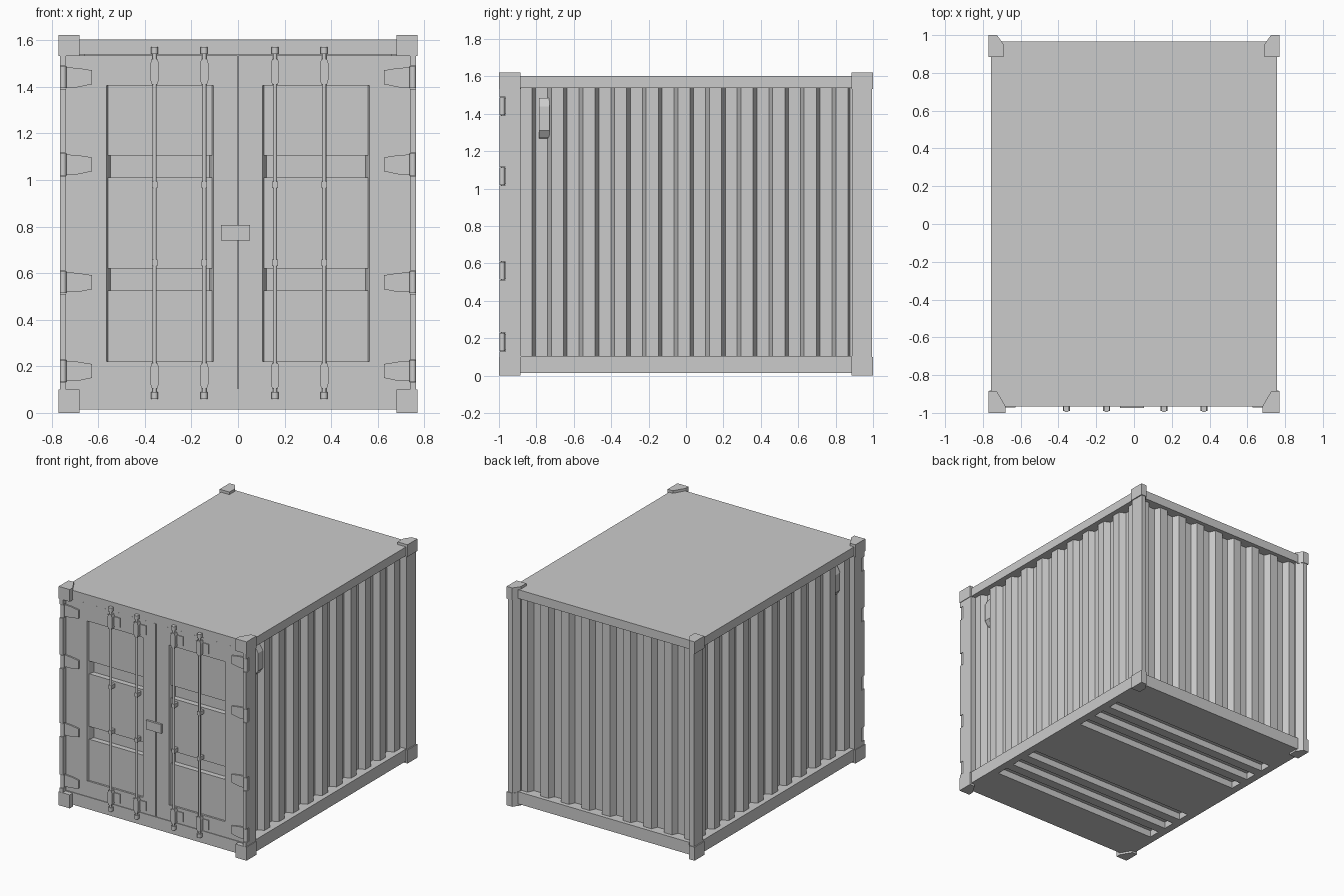
import bpy, bmesh, math
from mathutils import Matrix

if "Cube" in bpy.data.objects:
    bpy.data.objects.remove(bpy.data.objects["Cube"])


def finish(name, bm):
    bmesh.ops.recalc_face_normals(bm, faces=bm.faces)
    me = bpy.data.meshes.new(name)
    bm.to_mesh(me)
    bm.free()
    ob = bpy.data.objects.new(name, me)
    bpy.context.collection.objects.link(ob)
    return ob


def prism(name, pts, axis, lo, hi, sx=1, sy=1):
    """Extrude a 2D profile along an axis, optionally mirrored in x / y."""
    order = {'x': lambda u, v, w: (w, u, v),
             'y': lambda u, v, w: (u, w, v),
             'z': lambda u, v, w: (u, v, w)}[axis]
    bm = bmesh.new()
    rings = []
    for w in (lo, hi):
        ring = []
        for u, v in pts:
            x, y, z = order(u, v, w)
            ring.append(bm.verts.new((x * sx, y * sy, z)))
        rings.append(ring)
    n = len(pts)
    bm.faces.new(rings[0])
    bm.faces.new(rings[1])
    for i in range(n):
        j = (i + 1) % n
        bm.faces.new((rings[0][i], rings[0][j], rings[1][j], rings[1][i]))
    return finish(name, bm)


def box(name, x, y, z, sx=1):
    return prism(name, [(x[0], y[0]), (x[1], y[0]), (x[1], y[1]), (x[0], y[1])],
                 'z', z[0], z[1], sx)


def rod(name, x, y, z, r, n=12):
    bm = bmesh.new()
    bmesh.ops.create_cone(bm, cap_ends=True, segments=n, radius1=r, radius2=r,
                          depth=z[1] - z[0],
                          matrix=Matrix.Translation((x, y, (z[0] + z[1]) / 2)))
    ob = finish(name, bm)
    bpy.ops.object.select_all(action='DESELECT')
    ob.select_set(True)
    bpy.context.view_layer.objects.active = ob
    bpy.ops.object.shade_smooth_by_angle(angle=math.radians(50))
    return ob


def cut(ob, cutter):
    cutter.hide_render = True
    mod = ob.modifiers.new("cut", 'BOOLEAN')
    mod.operation = 'DIFFERENCE'
    mod.solver = 'EXACT'
    mod.object = cutter
    bpy.context.view_layer.objects.active = ob
    bpy.ops.object.modifier_apply(modifier=mod.name)
    bpy.data.objects.remove(cutter)


def corrugation(start, end, first_in, count, outer, inner, back):
    """Profile of (along, depth) points: trapezoid ribs on a flat back."""
    pts = [(start, back), (start, outer)]
    for i in range(count):
        s = first_in + i * 0.169
        for ds, d in ((-0.01, outer), (0.01, inner), (0.074, inner), (0.094, outer)):
            if s + ds < end:
                pts.append((s + ds, d))
    return pts + [(end, pts[-1][1]), (end, back)]


HINGES = (0.18, 0.561, 1.067, 1.441)

# Floor frame with two groups of cross grooves underneath
base = box("floor_frame", (-0.758, 0.758), (-0.965, 0.965), (0.015, 0.105))
for c in (-0.45, 0.45):
    for d in (-0.16, 0, 0.16):
        cut(base, box("groove_cutter", (-0.7, 0.7), (c + d - 0.045, c + d + 0.045), (0, 0.065)))

# Roof and top rails
box("roof", (-0.758, 0.758), (-0.965, 0.965), (1.538, 1.603))

# Corrugated back wall
prof = corrugation(-0.7, 0.7, -0.633, 8, 0.935, 0.89, 0.87)
prism("back_wall", prof, 'z', 0.103, 1.54)

# Chamfered corner outlines; both chamfers face towards +y
front_cast = [(0.77, -1), (0.68, -1), (0.68, -0.965), (0.727, -0.885), (0.77, -0.885)]
back_cast = [(0.77, 1), (0.725, 1), (0.69, 0.95), (0.69, 0.885), (0.77, 0.885)]
back_post = [(0.762, 0.995), (0.727, 0.995), (0.694, 0.948), (0.694, 0.888), (0.762, 0.888)]

for sx, side in ((-1, "left"), (1, "right")):
    # Corrugated side wall
    prof = corrugation(-0.89, 0.895, -0.814, 11, 0.722, 0.677, 0.66)
    prism(side + "_wall", [(x, y) for y, x in prof], 'z', 0.103, 1.54, sx)

    # Corner castings
    for cast, end in ((front_cast, "front"), (back_cast, "back")):
        for z, lvl in (((0, 0.1), "bottom"), ((1.532, 1.622), "top")):
            prism(f"{end}_{side}_{lvl}_casting", cast, 'z', z[0], z[1], sx)

    # Corner posts, with hinge notches at the front
    post = box("front_post_" + side, (0.738, 0.765), (-0.998, -0.882), (0.1, 1.532), sx)
    for z in HINGES:
        cut(post, box("notch_cutter", (0.7, 0.8), (-1.1, -0.965), (z - 0.05, z + 0.05), sx))
    box("front_jamb_" + side, (0.66, 0.745), (-0.93, -0.882), (0.1, 1.54), sx)
    prism("back_post_" + side, back_post, 'z', 0.1, 1.532, sx)

    # Side vent cover
    prism("vent_" + side, [(0.67, 1.265), (0.69, 1.275), (0.715, 1.31), (0.715, 1.44),
                           (0.69, 1.485), (0.67, 1.485)], 'y', -0.785, -0.73, sx)

    # Door with shallow panel recess and two deep grooves
    door = box("door_" + side, (0.003, 0.738), (-0.96, -0.89), (0.105, 1.535), sx)
    cut(door, prism("panel_cutter", [(0.1, -0.97), (0.105, -0.96), (0.111, -0.946),
                                     (0.559, -0.946), (0.565, -0.96), (0.57, -0.97)],
                    'z', 0.22, 1.405, sx))
    for z0, z1 in ((0.525, 0.62), (1.01, 1.105)):
        cut(door, prism("band_cutter", [(0.111, -0.98), (0.111, -0.946), (0.123, -0.906),
                                        (0.547, -0.906), (0.559, -0.946), (0.559, -0.98)],
                        'z', z0, z1, sx))

    # Hinges: knuckle and tapered blade
    for z in HINGES:
        rod("hinge_knuckle", sx * 0.751, -0.982, (z - 0.047, z + 0.047), 0.014)
        prism("hinge_blade", [(0.755, z - 0.043), (0.69, z - 0.043), (0.627, z - 0.03),
                              (0.627, z + 0.03), (0.69, z + 0.04), (0.755, z + 0.043)],
              'y', -0.971, -0.955, sx)

# Locking bars with keepers, bearings and guides
for x in (-0.358, -0.145, 0.159, 0.37):
    rod("lock_bar", x, -0.979, (0.06, 1.57), 0.009)
    for z0, z1 in ((0.06, 0.09), (1.54, 1.57)):
        rod("lock_keeper", x, -0.981, (z0, z1), 0.015)
        box("keeper_base", (x - 0.014, x + 0.014), (-0.98, -0.95), (z0, z1))
    for z0, z1 in ((0.105, 0.215), (1.41, 1.52)):
        prism("lock_bearing", [(x - 0.012, z0), (x + 0.012, z0), (x + 0.018, z0 + 0.02),
                               (x + 0.018, z1 - 0.02), (x + 0.012, z1), (x - 0.012, z1),
                               (x - 0.018, z1 - 0.02), (x - 0.018, z0 + 0.02)],
              'y', -0.991, -0.95)
        zc = (z0 + z1) / 2
        box("bearing_plate", (x - 0.04, x + 0.065), (-0.966, -0.95), (zc - 0.035, zc + 0.035))
    for z in (0.645, 0.98):
        box("bar_guide", (x - 0.012, x + 0.012), (-0.99, -0.94), (z - 0.014, z + 0.014))

# Lock cover plate over the door seam
box("lock_box", (-0.073, 0.052), (-0.975, -0.95), (0.74, 0.806))
